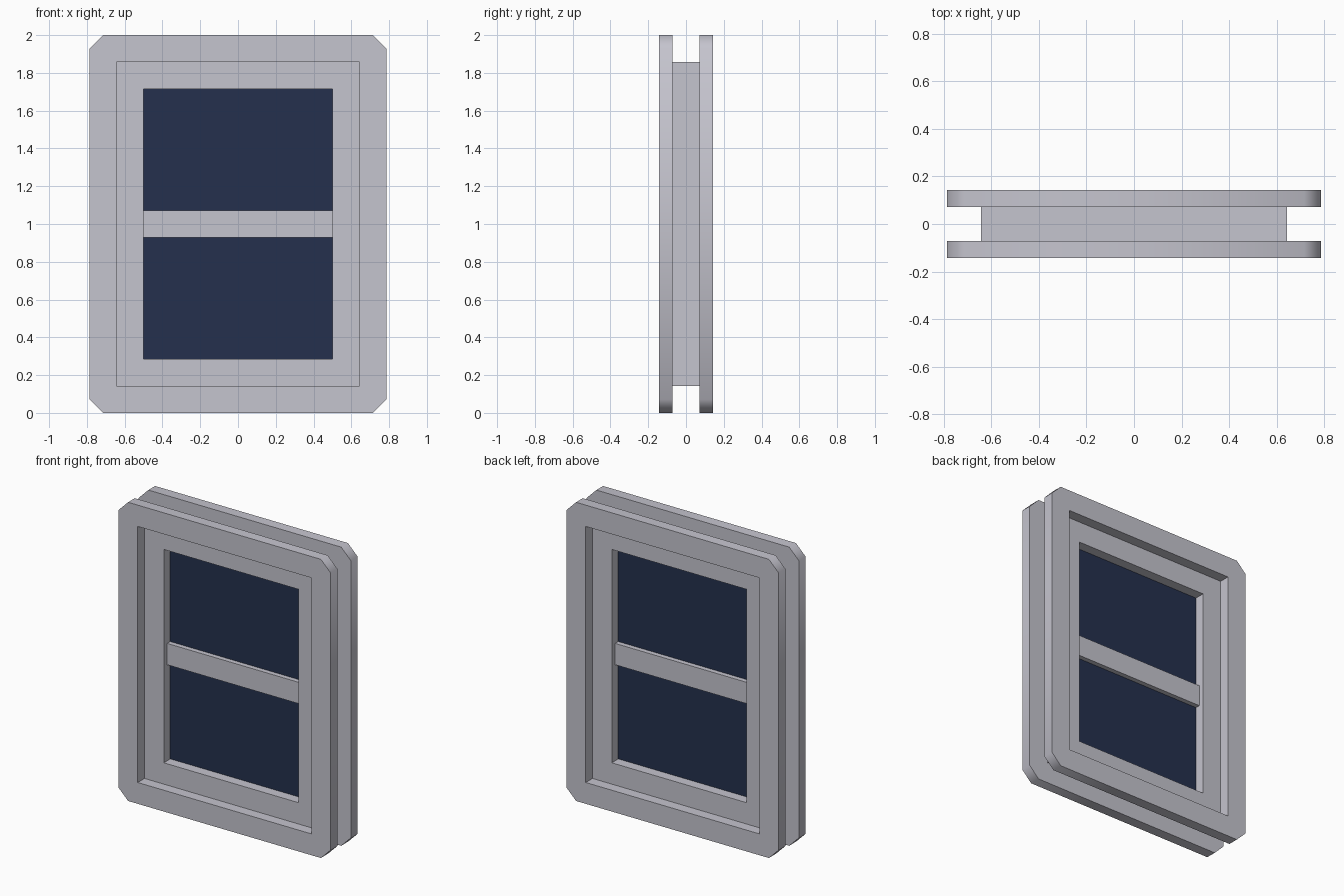
import bpy, bmesh, math

if "Cube" in bpy.data.objects:
    bpy.data.objects.remove(bpy.data.objects["Cube"])

U = 1 / 14  # the window is laid out on a 1/14 unit module


def material(name, rgb):
    m = bpy.data.materials.new(name)
    m.diffuse_color = (*rgb, 1)
    m.use_nodes = True
    m.node_tree.nodes["Principled BSDF"].inputs["Base Color"].default_value = m.diffuse_color
    return m


FRAME = material("pale grey frame", (0.56, 0.555, 0.62))
GLASS = material("dark blue glass", (0.018, 0.03, 0.075))


def finish(name, bm, mat, smooth=False):
    bmesh.ops.recalc_face_normals(bm, faces=bm.faces)
    me = bpy.data.meshes.new(name)
    bm.to_mesh(me)
    bm.free()
    me.materials.append(mat)
    ob = bpy.data.objects.new(name, me)
    bpy.context.collection.objects.link(ob)
    if smooth:
        bpy.ops.object.select_all(action='DESELECT')
        ob.select_set(True)
        bpy.context.view_layer.objects.active = ob
        bpy.ops.object.shade_smooth_by_angle(angle=math.radians(50))
    return ob


def ring(name, outer, inner, y0, y1, chamfer=0):
    """Rectangular ring centred on z = 1, extruded from y0 to y1."""
    (ow, oh), (iw, ih) = outer, inner
    out, inn, owner = [], [], []
    for i, (sx, sz) in enumerate([(1, 1), (-1, 1), (-1, -1), (1, -1)]):
        corner = [(sx * ow, sz * (oh - chamfer)), (sx * (ow - chamfer), sz * oh)]
        if sx * sz < 0:
            corner.reverse()
        if not chamfer:
            corner = corner[:1]
        out += corner
        owner += [i] * len(corner)
        inn.append((sx * iw, sz * ih))
    bm = bmesh.new()
    layers = [[[bm.verts.new((x, y, 1 + z)) for x, z in loop] for loop in (out, inn)]
              for y in (y0, y1)]
    n = len(out)
    for o, i in layers:  # front and back
        for k in range(n):
            a, b = owner[k], owner[(k + 1) % n]
            verts = [o[k], o[(k + 1) % n], i[b]] + ([i[a]] if a != b else [])
            bm.faces.new(verts)
    for p, q in zip(*layers):  # rim and opening
        for k in range(len(p)):
            j = (k + 1) % len(p)
            bm.faces.new((p[k], p[j], q[j], q[k]))
    return finish(name, bm, FRAME, smooth=chamfer > 0)


def box(name, size, mat):
    bm = bmesh.new()
    bmesh.ops.create_cube(bm, size=1)
    bmesh.ops.scale(bm, vec=size, verts=bm.verts)
    bmesh.ops.translate(bm, vec=(0, 0, 1), verts=bm.verts)
    return finish(name, bm, mat)


# Chamfered trim on both sides of the wall
for side, s in (("front", -1), ("back", 1)):
    ring(side + "_trim", (11 * U, 14 * U), (9 * U, 12 * U), s * U, s * 2 * U, chamfer=U)

# Inner frame between the trims
ring("inner_frame", (9 * U, 12 * U), (7 * U, 10 * U), -U, U)

# Crossbar and glass pane
box("crossbar", (14 * U, U, 2 * U), FRAME)
box("glass_pane", (14 * U, 0.006, 20 * U), GLASS)
